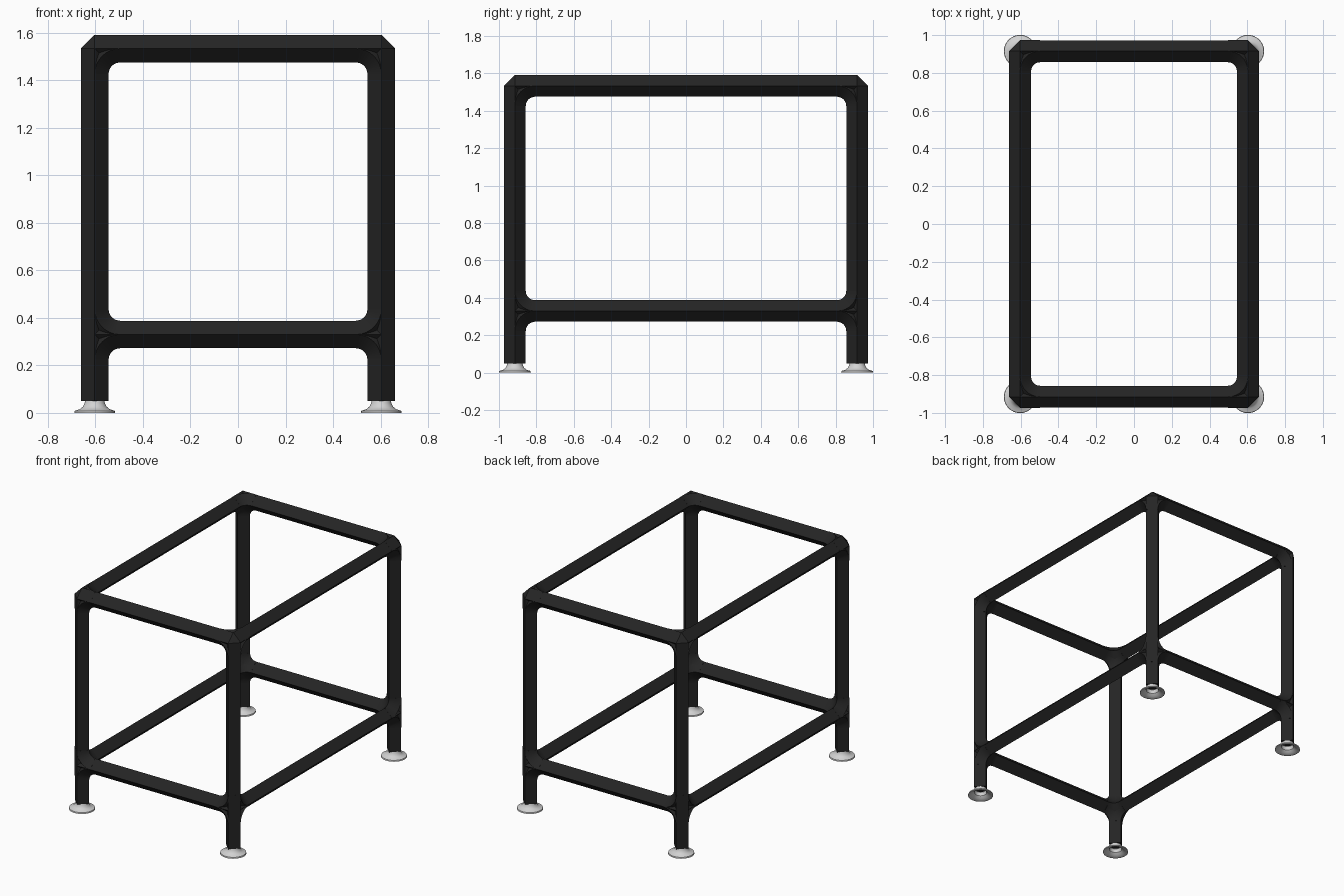
import bpy, bmesh, math
from mathutils import Vector

if "Cube" in bpy.data.objects:
    bpy.data.objects.remove(bpy.data.objects["Cube"], do_unlink=True)


def material(name, rgb, rough):
    m = bpy.data.materials.new(name)
    m.use_nodes = True
    m.diffuse_color = (*rgb, 1)
    bsdf = m.node_tree.nodes["Principled BSDF"]
    bsdf.inputs["Base Color"].default_value = (*rgb, 1)
    bsdf.inputs["Roughness"].default_value = rough
    return m


BLACK = material("matte black", (0.018, 0.018, 0.018), 0.6)
GREY = material("light grey", (0.65, 0.65, 0.65), 0.5)

PX, PY = 0.603, 0.915        # post centres
LOW, HIGH = 0.33, 1.533      # rail heights
R = 0.0575                   # half diagonal of the diamond tube
RC = 0.0585                  # same for the slightly larger connectors
ARM = 0.106                  # reach of each connector arm
AXES = [Vector((1, 0, 0)), Vector((0, 1, 0)), Vector((0, 0, 1))]


def finish(bm, name, mat):
    bmesh.ops.recalc_face_normals(bm, faces=bm.faces)
    mesh = bpy.data.meshes.new(name)
    bm.to_mesh(mesh)
    bm.free()
    mesh.materials.append(mat)
    mesh.shade_smooth()
    mesh.set_sharp_from_angle(angle=math.radians(32))
    ob = bpy.data.objects.new(name, mesh)
    bpy.context.collection.objects.link(ob)
    return ob


def sweep(bm, frames, r):
    """Skin diamond sections; each frame is (centre, side, other side)."""
    rings = [[bm.verts.new(p + d * r) for d in (n, b, -n, -b)] for p, n, b in frames]
    for a, c in zip(rings, rings[1:]):
        for i in range(4):
            j = (i + 1) % 4
            bm.faces.new((a[i], a[j], c[j], c[i]))
    bm.faces.new(rings[0])
    bm.faces.new(rings[-1])


def straight(bm, start, end, r):
    d = (end - start).normalized()
    n, b = [a for a in AXES if abs(a.dot(d)) < 0.5]
    sweep(bm, [(start, n, b), (end, n, b)], r)


def elbow(bm, p, u, v, r, steps=8):
    """Quarter bend joining the arms u and v around the node p."""
    centre = p + (u + v) * ARM
    frames = []
    for i in range(steps + 1):
        t = math.pi / 2 * i / steps
        n = u * math.cos(t) + v * math.sin(t)
        frames.append((centre - n * ARM, n, u.cross(v)))
    sweep(bm, frames, r)


def tube(name, start, end):
    bm = bmesh.new()
    straight(bm, Vector(start), Vector(end), R)
    finish(bm, name, BLACK)


def connector(name, p, arms):
    bm = bmesh.new()
    # faceted core that chamfers the outer corner
    core = [bm.verts.new(p + a * s * RC) for a in AXES for s in (-1, 1)]
    bmesh.ops.convex_hull(bm, input=core)
    for a in arms:
        straight(bm, p, p + a * ARM, RC)
    # filleted bends between every pair of perpendicular arms
    for i, u in enumerate(arms):
        for v in arms[i + 1:]:
            if abs(u.dot(v)) < 0.5:
                elbow(bm, p, u, v, RC)
    finish(bm, name, BLACK)


def foot(name, x, y, sides=32):
    # hollow flared cup, open underneath
    profile = [(0.036, 0.046), (0.040, 0.052), (0.043, 0.040), (0.050, 0.026),
               (0.062, 0.016), (0.084, 0.009), (0.086, 0.0), (0.080, 0.0),
               (0.058, 0.008), (0.042, 0.022), (0.036, 0.046)]
    bm = bmesh.new()
    verts = [bm.verts.new((r, 0, z)) for r, z in profile]
    edges = [bm.edges.new(pair) for pair in zip(verts, verts[1:])]
    bmesh.ops.spin(bm, geom=verts + edges, axis=(0, 0, 1), cent=(0, 0, 0),
                   angle=math.tau, steps=sides)
    bmesh.ops.remove_doubles(bm, verts=bm.verts, dist=0.0001)
    ob = finish(bm, name, GREY)
    ob.location = (x, y, 0)


# posts, connectors and feet at the four corners
for sx, side in ((1, "left"), (-1, "right")):
    for sy, end in ((-1, "front"), (1, "back")):
        label = f"{end}_{side}"
        x, y = sx * PX, sy * PY
        inward = [AXES[0] * -sx, AXES[1] * -sy]
        up = AXES[2]
        tube(f"{label}_post", (x, y, LOW + ARM), (x, y, HIGH - ARM))
        tube(f"{label}_leg", (x, y, 0.05), (x, y, LOW - ARM))
        connector(f"{label}_top_connector", Vector((x, y, HIGH)), inward + [-up])
        connector(f"{label}_lower_connector", Vector((x, y, LOW)), inward + [up, -up])
        foot(f"{label}_foot", x, y)

# horizontal rails
for z, level in ((LOW, "lower"), (HIGH, "top")):
    ex, ey = PX - ARM, PY - ARM
    for s, end, side in ((-1, "front", "right"), (1, "back", "left")):
        tube(f"{end}_{level}_rail", (-ex, s * PY, z), (ex, s * PY, z))
        tube(f"{side}_{level}_rail", (s * PX, -ey, z), (s * PX, ey, z))
